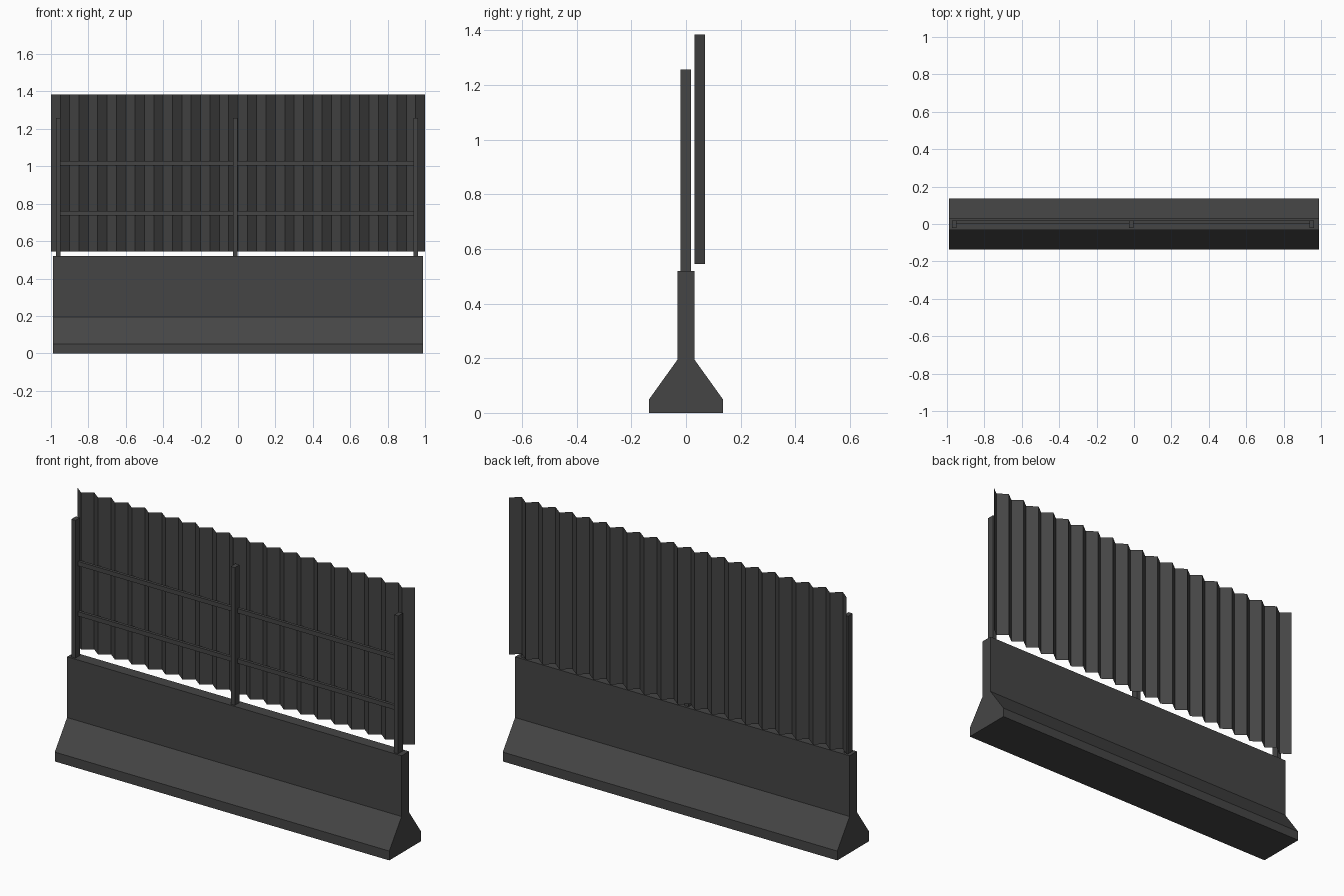
import bpy

if "Cube" in bpy.data.objects:
    bpy.data.objects.remove(bpy.data.objects["Cube"])

mat = bpy.data.materials.new("dark grey")
mat.diffuse_color = (0.06, 0.06, 0.06, 1)
mat.use_nodes = True
mat.node_tree.nodes["Principled BSDF"].inputs["Base Color"].default_value = mat.diffuse_color


def add_mesh(name, verts, faces):
    me = bpy.data.meshes.new(name)
    me.from_pydata(verts, [], faces)
    me.materials.append(mat)
    ob = bpy.data.objects.new(name, me)
    bpy.context.collection.objects.link(ob)
    return ob


def extrude_x(name, profile, x0, x1):
    """Closed prism along x; profile is anticlockwise (y, z) seen from +x."""
    n = len(profile)
    verts = [(x, y, z) for x in (x0, x1) for y, z in profile]
    faces = [(i, i + n, (i + 1) % n + n, (i + 1) % n)[::-1] for i in range(n)]
    faces += [tuple(reversed(range(n))), tuple(range(n, 2 * n))]
    return add_mesh(name, verts, faces)


def box(name, x0, x1, y0, y1, z0, z1):
    return extrude_x(name, [(y0, z0), (y1, z0), (y1, z1), (y0, z1)], x0, x1)


# Concrete barrier with flared foot
half = [(0.135, 0), (0.135, 0.05), (0.031, 0.195), (0.031, 0.52)]
profile = half + [(-y, z) for y, z in reversed(half)]
extrude_x("concrete_barrier", profile, -0.99, 0.99)

# Upright posts
for i, x in enumerate((-0.96, -0.016, 0.951)):
    box(f"post_{i + 1}", x - 0.012, x + 0.012, -0.021, 0.018, 0.515, 1.257)

# Horizontal rails between the end posts
for name, z in (("lower_rail", 0.748), ("upper_rail", 1.017)):
    box(name, -0.949, 0.94, 0.002, 0.018, z - 0.012, z + 0.012)

# Corrugated sheet: zigzag of 40 flat strips
strips = 40
verts = []
for i in range(strips + 1):
    x, y = -1 + 2 * i / strips, 0.031 if i % 2 else 0.07
    verts += [(x, y, 0.545), (x, y, 1.385)]
faces = [(2 * i, 2 * i + 2, 2 * i + 3, 2 * i + 1) for i in range(strips)]
add_mesh("corrugated_sheet", verts, faces)
